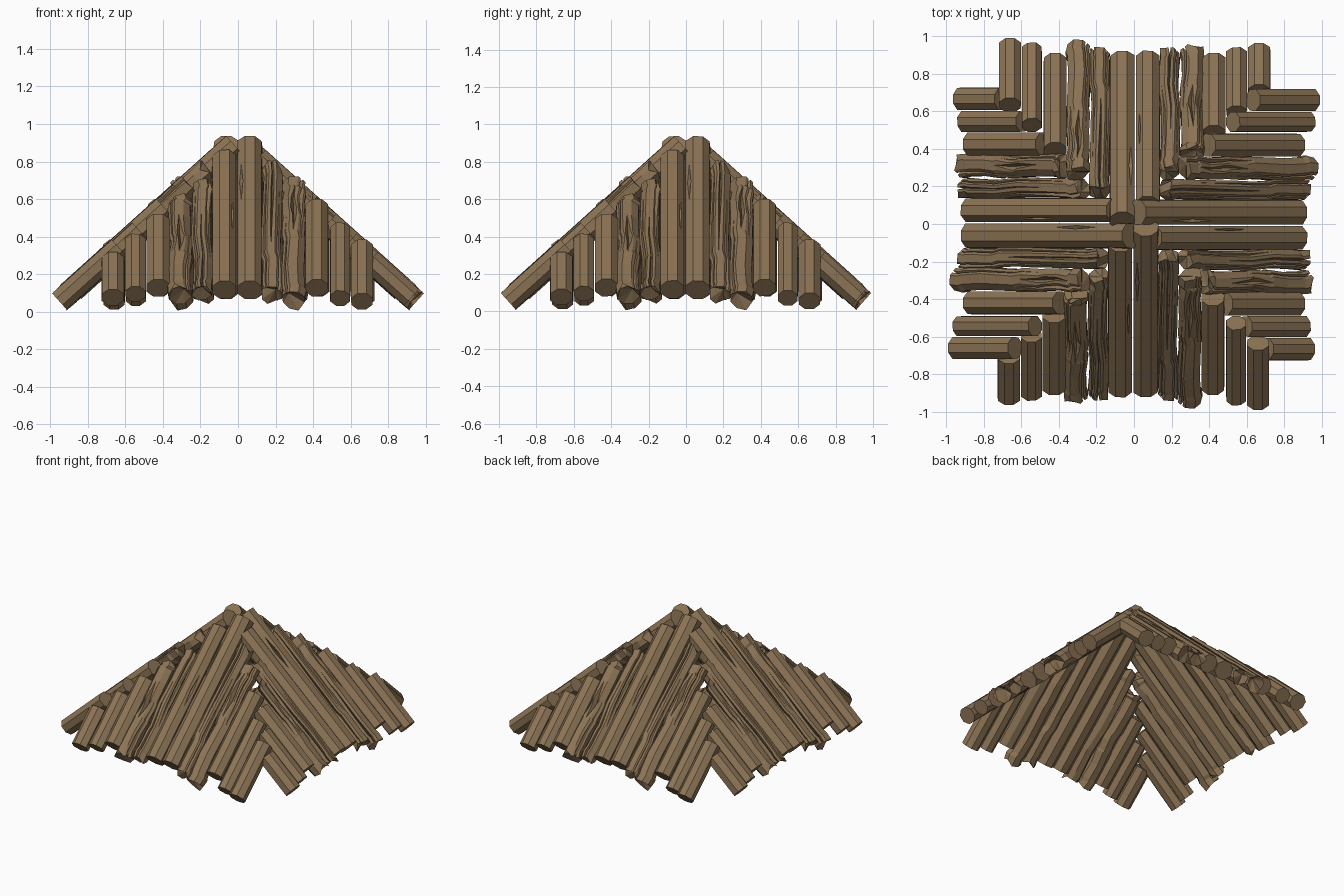
import bpy, bmesh, math, random
from mathutils import Vector, Matrix

if "Cube" in bpy.data.objects:
    bpy.data.objects.remove(bpy.data.objects["Cube"])

random.seed(4)
TAN = 0.9                      # roof pitch
ANG = math.atan(TAN)

wood = bpy.data.materials.new("brown wood")
wood.diffuse_color = (0.262, 0.174, 0.092, 1)
wood.use_nodes = True
wood.node_tree.nodes["Principled BSDF"].inputs["Base Color"].default_value = wood.diffuse_color

# one roof side: (x, width, outer reach, inner reach, splintered, cracks)
# crack = (facet, start, middle, end, half width) along the log, 0 = eave
LOGS = [
    (-0.665, 0.118, 0.925, 0.704, False, []),
    (-0.545, 0.108, 0.905, 0.593, False, []),
    (-0.425, 0.122, 0.870, 0.482, False, []),
    (-0.310, 0.122, 0.915, 0.360, True, [(0, 0.38, 0.56, 0.78, 0.018), (1, -0.4, 0.1, 0.6, 0.008),
                                        (-1, 0.4, 0.95, 1.4, 0.008)]),
    (-0.190, 0.106, 0.915, 0.262, True, [(0, -0.3, 0.1, 0.7, 0.008), (1, 0.3, 0.9, 1.4, 0.014),
                                        (-1, -0.3, 0.3, 0.9, 0.008)]),
    (-0.073, 0.128, 0.880, 0.104, False, [(1, 0.40, 0.52, 0.64, 0.009)]),
    (0.064, 0.130, 0.880, 0.021, False, [(-1, 0.58, 0.70, 0.82, 0.012)]),
    (0.180, 0.106, 0.915, 0.171, True, [(0, 0.3, 0.8, 1.3, 0.008), (1, -0.3, 0.05, 0.8, 0.010),
                                       (-1, -0.2, 0.4, 1.2, 0.007)]),
    (0.297, 0.118, 0.950, 0.271, True, [(0, 0.56, 0.75, 0.95, 0.016), (1, 0.5, 0.85, 1.3, 0.012),
                                       (-1, -0.4, 0.1, 0.7, 0.008)]),
    (0.420, 0.118, 0.870, 0.393, False, []),
    (0.545, 0.108, 0.930, 0.527, False, []),
    (0.660, 0.116, 0.950, 0.632, False, []),
]


def make_log(name, x, width, outer, inner, rough, cracks):
    """Eight-sided log lying on the front slope, with wedge-shaped cracks."""
    axis = Vector((0, math.cos(ANG), math.sin(ANG)))
    normal = Vector((0, -math.sin(ANG), math.cos(ANG)))
    start = Vector((x, -outer, TAN * (1.01 - outer)))
    length = (outer - inner) / math.cos(ANG)
    r = width / 2 / math.cos(math.pi / 8)
    ts = {0.0, 1.0}
    for c in cracks:
        ts.update(t for t in c[1:4] if 0 < t < 1)
    if rough:
        ts.update((0.07, 0.25, 0.5, 0.93))
    ts = sorted(ts)
    radii = [r * random.uniform(0.95, 1.04) for _ in range(8)]
    by_facet = {c[0] % 8: c for c in cracks}
    bm = bmesh.new()
    rings = []
    for t in ts:
        end = t in (0.0, 1.0)
        shift = random.uniform(-0.008, 0.008) if rough and not end else 0
        corners = []
        for k in range(8):
            a = (k - 0.5) * math.pi / 4
            rad = radii[k] * (random.uniform(0.93, 1.05) if rough else 1)
            slide = random.uniform(-0.02, 0.03) * (1 if t == 0 else -1) if rough and end else 0
            corners.append((Vector((math.sin(a) * rad + shift, math.cos(a) * rad)), slide))
        pts = []
        for k in range(8):
            (p, s), (q, s2) = corners[k], corners[(k + 1) % 8]
            pts.append((p, s))
            if k in by_facet:
                _, t0, tm, t1, hw = by_facet[k]
                w = max(0, min((t - t0) / (tm - t0), (t1 - t) / (t1 - tm)))
                mid, d = (p + q) / 2, (q - p).normalized()
                sm = (s + s2) / 2
                pts += [(mid - d * hw * w, sm), (mid * (1 - 0.55 * w), sm + (0.03 * w if t == 0 else 0)),
                        (mid + d * hw * w, sm)]
        rings.append([bm.verts.new(start + axis * (t * length + s) + Vector((p.x, 0, 0)) + normal * p.y)
                      for p, s in pts])
    n = len(rings[0])
    for a, b in zip(rings, rings[1:]):
        for i in range(n):
            j = (i + 1) % n
            bm.faces.new((a[i], a[j], b[j], b[i]))
    # end caps
    bm.faces.new(rings[0][::-1])
    bm.faces.new(rings[-1])
    bmesh.ops.remove_doubles(bm, verts=bm.verts, dist=1e-5)
    bmesh.ops.triangulate(bm, faces=[f for f in bm.faces if len(f.verts) > 8])
    bmesh.ops.recalc_face_normals(bm, faces=bm.faces)
    me = bpy.data.meshes.new(name)
    bm.to_mesh(me)
    bm.free()
    me.materials.append(wood)
    return me


# the same side turned four times about the centre
meshes = [make_log(f"roof_log_{i + 1}", *log) for i, log in enumerate(LOGS)]
for turn, side in enumerate(("front", "right", "back", "left")):
    for i, me in enumerate(meshes):
        ob = bpy.data.objects.new(f"{side}_roof_log_{i + 1}", me)
        ob.matrix_world = Matrix.Rotation(turn * math.pi / 2, 4, 'Z')
        bpy.context.collection.objects.link(ob)
